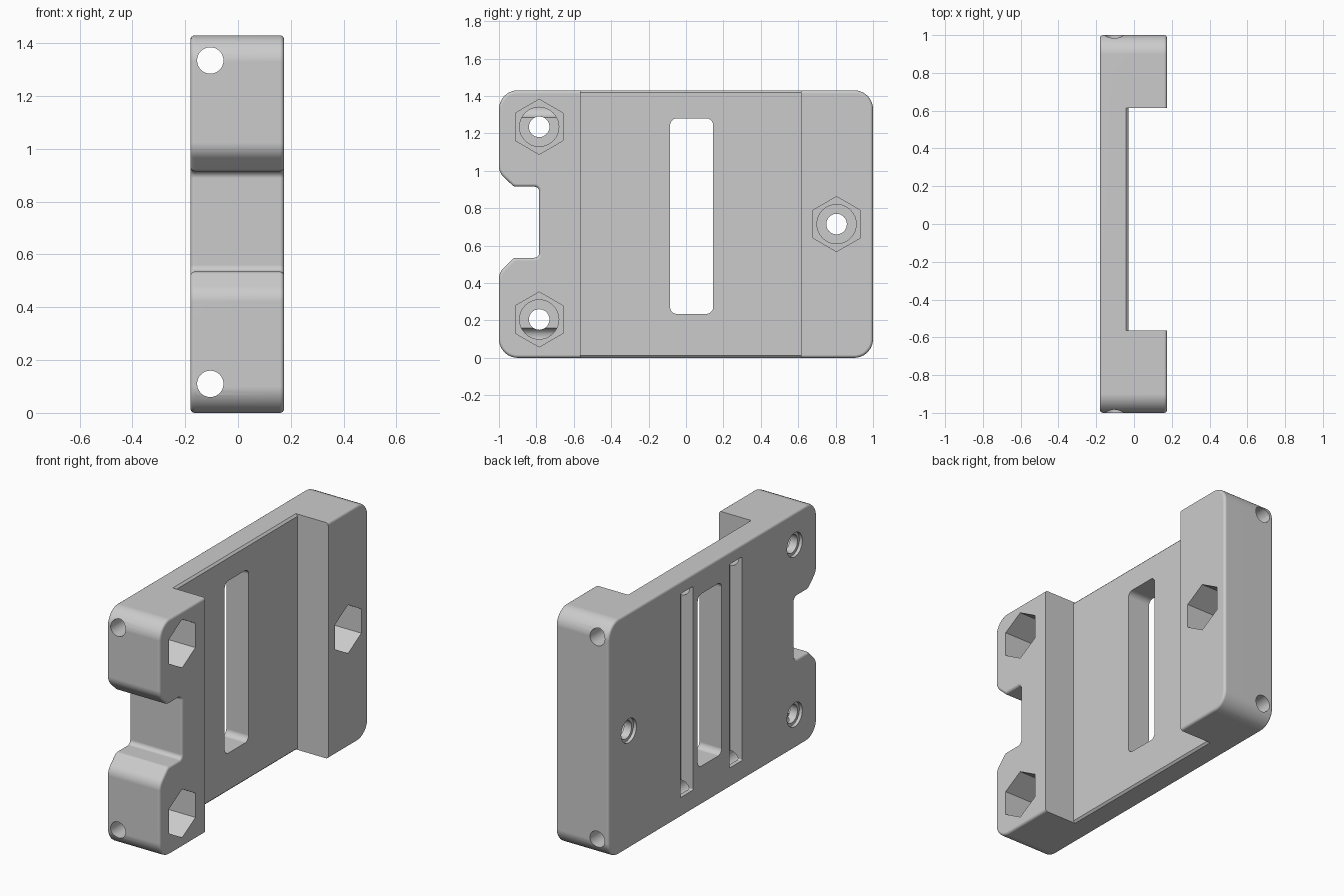
import bpy, bmesh, math
from mathutils import Vector, Matrix

cube = bpy.data.objects.get("Cube")
if cube:
    bpy.data.objects.remove(cube)

BACK, FACE, PLATE, TOP = -0.18, 0.175, -0.03, 1.43

grey = bpy.data.materials.new("light grey plastic")
grey.use_nodes = True
colour = (0.6, 0.6, 0.6, 1)
grey.diffuse_color = colour
grey.node_tree.nodes["Principled BSDF"].inputs["Base Color"].default_value = colour


def rounded(corners, steps=8):
    """Fillet each (a, b, radius) corner of a closed outline."""
    out = []
    for i, (a, b, r) in enumerate(corners):
        p = Vector((a, b))
        u = (Vector(corners[i - 1][:2]) - p).normalized()
        v = (Vector(corners[(i + 1) % len(corners)][:2]) - p).normalized()
        half = u.angle(v) / 2
        centre = p + (u + v).normalized() * r / math.sin(half)
        start = p + u * r / math.tan(half) - centre
        end = p + v * r / math.tan(half) - centre
        for k in range(steps + 1):
            t = k / steps
            out.append(centre + (start.lerp(end, t)).normalized() * r)
    return out


def prism(name, outline, low, high, place, bevel=0):
    """Extrude a 2D outline; place(a, b, depth) gives the 3D point."""
    bm = bmesh.new()
    face = bm.faces.new([bm.verts.new(place(a, b, low)) for a, b in outline])
    ext = bmesh.ops.extrude_face_region(bm, geom=[face])["geom"]
    shift = Vector(place(0, 0, high)) - Vector(place(0, 0, low))
    bmesh.ops.translate(bm, vec=shift, verts=[g for g in ext if isinstance(g, bmesh.types.BMVert)])
    bmesh.ops.recalc_face_normals(bm, faces=bm.faces[:])
    if bevel:
        rim = [e for e in bm.edges if any(len(f.verts) > 4 for f in e.link_faces)]
        bmesh.ops.bevel(bm, geom=rim, offset=bevel, segments=4, profile=0.5, affect='EDGES')
    mesh = bpy.data.meshes.new(name)
    bm.to_mesh(mesh)
    bm.free()
    mesh.materials.append(grey)
    obj = bpy.data.objects.new(name, mesh)
    bpy.context.collection.objects.link(obj)
    return obj


def along_x(a, b, d):
    return (d, a, b)


def along_y(a, b, d):
    return (a, d, b)


def circle(a, b, r, sides=32):
    return [(a + r * math.sin(math.tau * k / sides), b + r * math.cos(math.tau * k / sides))
            for k in range(sides)]


def box(a0, a1, b0, b1, r):
    return rounded([(a0, b0, r), (a1, b0, r), (a1, b1, r), (a0, b1, r)], 5)


def cut(outline, low, high, place=along_x):
    cutter = prism("cutter", outline, low, high, place)
    cutter.hide_render = True
    mod = body.modifiers.new("cut", 'BOOLEAN')
    mod.operation, mod.solver, mod.object = 'DIFFERENCE', 'EXACT', cutter
    bpy.ops.object.modifier_apply(modifier=mod.name)
    bpy.data.objects.remove(cutter)


# Rounded side outline with the chamfered notch in the front end
side = [(-1, 0, 0.1), (1, 0, 0.1), (1, TOP, 0.1), (-1, TOP, 0.1),
        (-1, 0.99, 0.08), (-0.92, 0.915, 0.03), (-0.785, 0.915, 0.025),
        (-0.785, 0.535, 0.025), (-0.92, 0.535, 0.03), (-1, 0.455, 0.08)]
body = prism("mounting_bracket", rounded(side), BACK, FACE, along_x, bevel=0.016)
bpy.ops.object.select_all(action='DESELECT')
bpy.context.view_layer.objects.active = body
body.select_set(True)

# Wide channel between the end blocks, easing the plate's long edges
e = 0.012
cut([(0.3, -0.1), (PLATE - 2 * e, -e), (PLATE, e),
     (PLATE, TOP - e), (PLATE - 2 * e, TOP + e), (0.3, TOP + 0.1)], -0.565, 0.615, along_y)

# Central through slot and two blind strap slots in the back
cut(box(-0.085, 0.145, 0.235, 1.28, 0.035), -0.3, 0.3)
for y in (0.19, -0.28):
    cut(box(y, y + 0.122, 0.12, 1.355, 0.008), -0.3, -0.1)

# Hexagonal nut pockets, bores and stepped screw holes
for y, z in ((-0.785, 1.235), (-0.785, 0.205), (0.805, 0.715)):
    cut(circle(y, z, 0.147, 6), -0.04, 0.3)
    cut(circle(y, z, 0.105), -0.11, 0)
    cut(circle(y, z, 0.055), -0.3, -0.05)
    cut(circle(y, z, 0.073), -0.3, -0.16)

# Long rod holes from end to end
for z in (0.11, 1.335):
    cut(circle(-0.105, z, 0.05), -1.2, 1.2, along_y)

bpy.ops.object.shade_smooth_by_angle(angle=math.radians(25))
weighted = body.modifiers.new("flat faces", 'WEIGHTED_NORMAL')
weighted.keep_sharp = True
